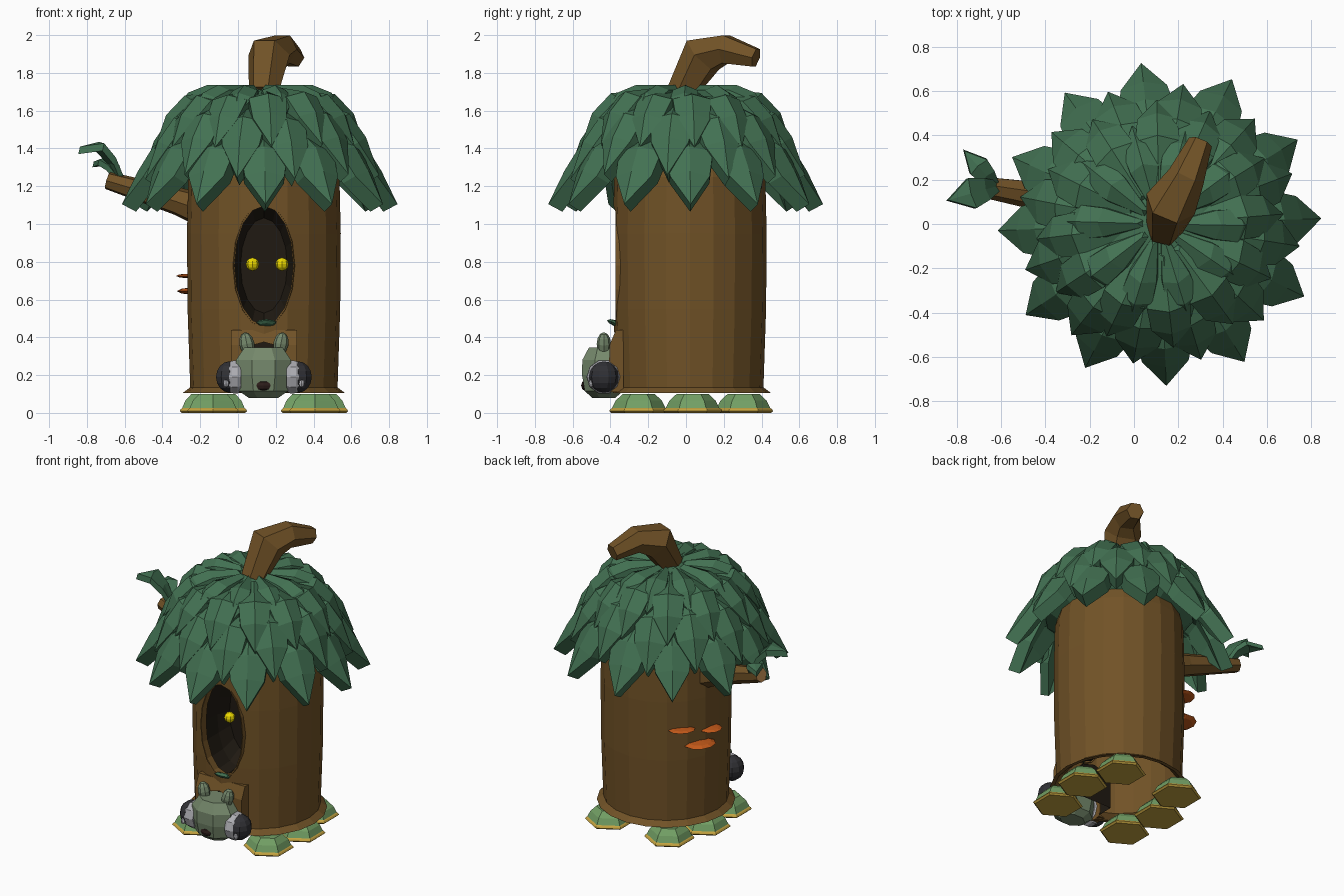
import bpy, bmesh, random
from math import sin, cos, pi, radians
from mathutils import Vector, Matrix

if "Cube" in bpy.data.objects:
    bpy.data.objects.remove(bpy.data.objects["Cube"])

random.seed(4)
CX, CY = 0.137, 0.02          # trunk axis


def mat(name, r, g, b):
    m = bpy.data.materials.new(name)
    m.diffuse_color = (r, g, b, 1)
    m.use_nodes = True
    m.node_tree.nodes["Principled BSDF"].inputs["Base Color"].default_value = m.diffuse_color
    return m


BARK = mat("bark", 0.165, 0.085, 0.02)
DARK = mat("hollow_dark", 0.014, 0.010, 0.006)
WOOD = mat("cut_wood", 0.42, 0.21, 0.07)
LEAF = mat("leaf_green", 0.055, 0.165, 0.085)
PAD = mat("pad_green", 0.17, 0.35, 0.13)
GOLD = mat("pad_gold", 0.55, 0.36, 0.05)
ORANGE = mat("fungus_orange", 0.55, 0.10, 0.01)
YELLOW = mat("eye_yellow", 0.85, 0.70, 0.0)
SKIN = mat("creature_green", 0.18, 0.25, 0.15)
BLACK = mat("charcoal", 0.03, 0.03, 0.035)
LIGHT = mat("pale_grey", 0.42, 0.42, 0.45)
MOUTH = mat("mouth_dark", 0.025, 0.012, 0.01)


def finish(name, bm, mats, recalc=True):
    if recalc:
        bmesh.ops.recalc_face_normals(bm, faces=bm.faces)
    me = bpy.data.meshes.new(name)
    bm.to_mesh(me)
    bm.free()
    for m in mats:
        me.materials.append(m)
    ob = bpy.data.objects.new(name, me)
    bpy.context.collection.objects.link(ob)
    return ob


def loft(name, rings, mats, idx=None, caps=(0, 0), skip=()):
    """Skin equal-length rings; idx is the material per band, a cap of None stays open."""
    bm = bmesh.new()
    vs = [[bm.verts.new(p) for p in r] for r in rings]
    n = len(vs[0])
    for k in range(len(vs) - 1):
        for i in range(n):
            if i in skip:
                continue
            j = (i + 1) % n
            f = bm.faces.new((vs[k][i], vs[k][j], vs[k + 1][j], vs[k + 1][i]))
            f.material_index = idx[k] if idx else 0
    for ring, c in ((vs[0][::-1], caps[0]), (vs[-1], caps[1])):
        if c is not None:
            bm.faces.new(ring).material_index = c
    return finish(name, bm, mats)


def lathe(name, profile, n, mats, loc=(0, 0), idx=None, caps=(0, 0), turn=0.0, sy=1.0):
    rings = [[(loc[0] + r * cos(2 * pi * i / n + turn), loc[1] + sy * r * sin(2 * pi * i / n + turn), z)
              for i in range(n)] for r, z in profile]
    return loft(name, rings, mats, idx, caps)


def tube(name, path, radii, n, mats, caps=(0, 0)):
    pts = [Vector(p) for p in path]
    rings = []
    for k, p in enumerate(pts):
        d = pts[min(k + 1, len(pts) - 1)] - pts[max(k - 1, 0)]
        q = d.to_track_quat('Z', 'Y')
        rings.append([p + q @ Vector((radii[k] * cos(2 * pi * i / n), radii[k] * sin(2 * pi * i / n), 0))
                      for i in range(n)])
    return loft(name, rings, mats, None, caps)


def ball(name, loc, scale, m, seg=8, rings=6, rot=None):
    bm = bmesh.new()
    M = Matrix.Translation(loc) @ (rot or Matrix()) @ Matrix.Diagonal((*scale, 1))
    bmesh.ops.create_uvsphere(bm, u_segments=seg, v_segments=rings, radius=1, matrix=M)
    return finish(name, bm, [m])


def add_leaf(bm, origin, ang, path, widths, drop, ridge=0.026):
    """Thick folded leaf: path is (out, height), ending in a point."""
    u, w = Vector((cos(ang), sin(ang), 0)), Vector((-sin(ang), cos(ang), 0))
    o = Vector((origin[0], origin[1], 0))

    def layer(dr, dz):
        rows = []
        for (r, z), h in zip(path, widths):
            c = o + u * (r + dr) + Vector((0, 0, z + dz))
            side = c - (u + Vector((0, 0, 1))) * ridge
            rows.append([bm.verts.new(p) for p in (side - w * h, c, side + w * h)])
        tip = o + u * (path[-1][0] + dr) + Vector((0, 0, path[-1][1] + dz))
        return rows, bm.verts.new(tip)

    top, bot = layer(0, 0), layer(*drop)
    for rows, tip in (top, bot):
        for a, b in zip(rows, rows[1:]):
            for i in (0, 1):
                bm.faces.new((a[i], a[i + 1], b[i + 1], b[i]))
        for i in (0, 1):
            bm.faces.new((rows[-1][i], rows[-1][i + 1], tip))

    def rim(rows, tip):
        return [r[0] for r in rows] + [tip] + [r[2] for r in rows[::-1]] + [rows[0][1]]
    A, B = rim(*top), rim(*bot)
    for i in range(len(A)):
        j = (i + 1) % len(A)
        bm.faces.new((A[i], A[j], B[j], B[i]))


def cut(ob, cutter):
    m = ob.modifiers.new("cut", 'BOOLEAN')
    m.operation, m.solver, m.object = 'DIFFERENCE', 'EXACT', cutter
    cutter.hide_render = True
    cutter.hide_set(True)


def oval(stations):
    return [[(CX + 0.155 * s * cos(2 * pi * i / 16), y, 0.78 + 0.315 * s * sin(2 * pi * i / 16))
             for i in range(16)] for y, s in stations]


# Hollow trunk, open below, with flared foot
trunk = lathe("trunk", [(0.30, 1.45), (0.372, 1.22), (0.378, 0.55), (0.365, 0.135), (0.405, 0.105),
                        (0.43, 0.105), (0.39, 0.135), (0.404, 0.55), (0.407, 0.95), (0.40, 1.25), (0.33, 1.5)],
              20, [BARK], (CX, CY))

# Oval hollow with raised rim and dark lining
cut(trunk, loft("hollow_cutter", oval([(-0.6, 1), (-0.25, 1)]), [BARK]))
loft("hollow_rim", oval([(-0.32, 1.0), (-0.374, 1.0), (-0.374, 1.04), (-0.32, 1.08)]), [BARK], caps=(None, None))
loft("hollow_lining", oval([(-0.325, 1.04), (-0.2, 1.0), (-0.11, 0.8)]), [DARK], caps=(None, 0))

# Arched doorway with frame and dark lining
arch_pts = [(-0.13, 0.0), (0.13, 0.0), (0.13, 0.29), (0.09, 0.35), (0, 0.375), (-0.09, 0.35), (-0.13, 0.29)]


def arch(ys, floor=0.0, s=1.0):
    return [[(CX + x * s, y, max(z * s, floor)) for x, z in arch_pts] for y in ys]


frame = loft("door_frame", [[(CX + x, y, z) for x, y in ((-0.175, yf), (0.175, yf), (0.175, -0.33), (-0.175, -0.33))]
                            for z, yf in ((0.11, -0.41), (0.36, -0.405), (0.44, -0.37))], [BARK])
arch_cutter = loft("doorway_cutter", arch((-0.7, -0.25)), [BARK])
for ob in (trunk, frame):
    cut(ob, arch_cutter)
loft("doorway_lining", arch((-0.36, -0.22), 0.12, 1.015), [DARK], caps=(None, 0), skip=(0,))

# Eyes and grass tuft in the hollow
for s, x in (("left", 0.077), ("right", 0.233)):
    ball(s + "_eye", (x, -0.2, 0.787), (0.035, 0.035, 0.035), YELLOW, 8, 6)
ball("grass_tuft", (0.15, -0.375, 0.475), (0.06, 0.045, 0.016), LEAF, 6, 4, Matrix.Rotation(-0.35, 4, 'X'))

# Canopy core and overlapping leaf layers
lathe("canopy_core", [(0.36, 1.28), (0.47, 1.36), (0.42, 1.52), (0.33, 1.64), (0.2, 1.69), (0.05, 1.715)],
      12, [LEAF], (0.125, 0.0))
layers = [  # count, angle offset, path, half widths, thickness drop
    (12, -86, [(0.40, 1.50), (0.565, 1.41), (0.645, 1.28), (0.73, 1.105)], (0.08, 0.125, 0.105), (-0.075, -0.04)),
    (12, -71, [(0.28, 1.65), (0.48, 1.575), (0.57, 1.45), (0.64, 1.25)], (0.06, 0.115, 0.10), (-0.06, -0.04)),
    (12, -86, [(0.15, 1.715), (0.40, 1.69), (0.50, 1.585), (0.56, 1.41)], (0.03, 0.10, 0.09), (-0.045, -0.04)),
    (10, -72, [(0.10, 1.735), (0.28, 1.735), (0.38, 1.695), (0.46, 1.57)], (0.015, 0.065, 0.075), (-0.035, -0.04))]
for k, (n, off, path, widths, drop) in enumerate(layers):
    bm = bmesh.new()
    for i in range(n):
        ang = radians(off + 360 * i / n + random.uniform(-3, 3))
        dz = random.uniform(-0.015, 0.015) if 0 < k < 3 else 0
        add_leaf(bm, (0.115, 0.0), ang, [(r, z + dz) for r, z in path], widths, drop)
    finish("leaf_layer_%d" % (k + 1), bm, [LEAF])

# Crooked stem on top
tube("top_stem", [(0.135, -0.03, 1.69), (0.165, 0.09, 1.895), (0.235, 0.21, 1.925), (0.30, 0.37, 1.88)],
     (0.08, 0.118, 0.085, 0.055), 6, [BARK])

# Side branch with pale cut end and twig leaves
tube("side_branch", [(-0.12, 0.09, 1.05), (-0.32, 0.11, 1.12), (-0.69, 0.17, 1.23)],
     (0.10, 0.075, 0.048), 7, [BARK, WOOD], caps=(0, 1))
bm = bmesh.new()
add_leaf(bm, (-0.62, 0.17), radians(196), [(0, 1.26), (0.05, 1.36), (0.12, 1.435), (0.225, 1.41)],
         (0.025, 0.05, 0.07), (0.01, -0.04), 0.008)
add_leaf(bm, (-0.63, 0.18), radians(132), [(0, 1.26), (0.05, 1.32), (0.11, 1.35), (0.20, 1.33)],
         (0.02, 0.04, 0.05), (0.01, -0.03), 0.008)
finish("twig_leaves", bm, [LEAF])

# Shelf fungi on the left side
for i, (a, z, d, w, h) in enumerate(((139, 0.76, 0.065, 0.085, 0.012), (168, 0.725, 0.07, 0.075, 0.012),
                                     (156, 0.645, 0.09, 0.105, 0.019))):
    a = radians(a)
    ball("shelf_fungus_%d" % (i + 1), (CX + 0.405 * cos(a), CY + 0.405 * sin(a), z), (d, w, h), ORANGE, 10, 4,
         Matrix.Rotation(a, 4, 'Z'))

# Six hexagonal foot pads
for i, (dx, y) in enumerate(((0.27, -0.25), (0.31, 0.035), (0.225, 0.305))):
    for s, side in ((-1, "left"), (1, "right")):
        lathe("%s_foot_pad_%d" % (side, i + 1),
              [(0.145, 0.0), (0.157, 0.01), (0.15, 0.02), (0.142, 0.025), (0.122, 0.065), (0.085, 0.1)], 6,
              [PAD, GOLD], (CX + s * dx, y), [1, 1, 1, 0, 0], (1, 0), pi / 2)

# Small creature in the doorway
HY = -0.435
lathe("creature_head", [(0.085, 0.08), (0.14, 0.115), (0.16, 0.2), (0.158, 0.28), (0.11, 0.345)], 8, [SKIN],
      (CX - 0.002, HY), turn=pi / 8, sy=0.78)
ball("creature_mouth", (CX - 0.002, -0.535, 0.145), (0.045, 0.02, 0.028), MOUTH, 6, 4)
for s, side in ((-1, "left"), (1, "right")):
    ball(side + "_ear", (CX + s * 0.09, HY, 0.365), (0.04, 0.038, 0.063), SKIN, 8, 6,
         Matrix.Rotation(s * 0.2, 4, 'Y'))
    tube(side + "_ear_band", [(CX + s * x, HY, 0.19) for x in (0.12, 0.14, 0.17, 0.185)],
         (0.08, 0.092, 0.09, 0.08), 10, [LIGHT])
    ball(side + "_ear_cup", (CX + s * 0.182, HY, 0.19), (0.075, 0.08, 0.083), BLACK, 10, 8)
    ball(side + "_ear_knob", (CX + s * 0.2, HY - 0.068, 0.155), (0.016, 0.014, 0.022), LIGHT, 6, 4)
